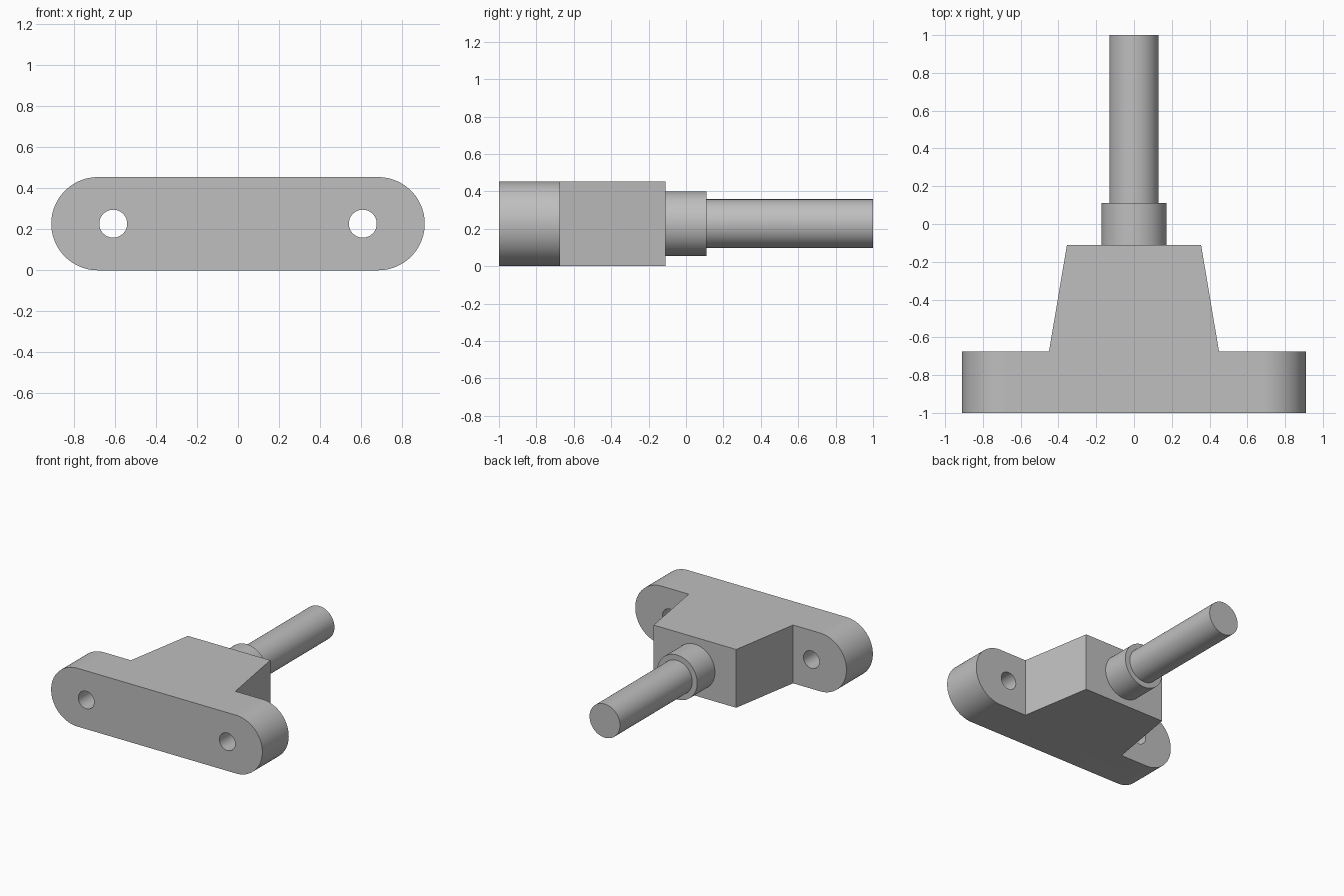
import bpy
import bmesh
from math import pi, sin, cos, radians
from mathutils import Matrix, Vector

if "Cube" in bpy.data.objects:
    bpy.data.objects.remove(bpy.data.objects["Cube"], do_unlink=True)

MID = 0.227          # height of the centre line, and radius of the plate ends
HALF_WIDTH = 0.91
FRONT, PLATE_BACK, BODY_BACK, COLLAR_BACK, TIP = -1.0, -0.675, -0.11, 0.11, 1.0

grey = bpy.data.materials.new("plain grey")
grey.use_nodes = True
grey.diffuse_color = (0.52, 0.52, 0.52, 1)
grey.node_tree.nodes["Principled BSDF"].inputs["Base Color"].default_value = grey.diffuse_color


def make_object(name, bm):
    bmesh.ops.recalc_face_normals(bm, faces=bm.faces)
    mesh = bpy.data.meshes.new(name)
    bm.to_mesh(mesh)
    bm.free()
    mesh.materials.append(grey)
    obj = bpy.data.objects.new(name, mesh)
    bpy.context.collection.objects.link(obj)
    return obj


def prism(name, outline, direction):
    """Closed outline extruded along a direction."""
    bm = bmesh.new()
    face = bm.faces.new([bm.verts.new(p) for p in outline])
    result = bmesh.ops.extrude_face_region(bm, geom=[face], use_keep_orig=True)
    moved = [v for v in result["geom"] if isinstance(v, bmesh.types.BMVert)]
    bmesh.ops.translate(bm, verts=moved, vec=Vector(direction))
    return make_object(name, bm)


def rod(name, radius, start, end, x=0.0):
    """Cylinder lying along y on the centre line."""
    bm = bmesh.new()
    place = Matrix.Translation((x, (start + end) / 2, MID)) @ Matrix.Rotation(pi / 2, 4, "X")
    bmesh.ops.create_cone(bm, cap_ends=True, segments=64, radius1=radius,
                          radius2=radius, depth=end - start, matrix=place)
    return make_object(name, bm)


def activate(obj):
    bpy.ops.object.select_all(action="DESELECT")
    obj.select_set(True)
    bpy.context.view_layer.objects.active = obj


def cut(obj, cutter, operation):
    mod = obj.modifiers.new("cut", "BOOLEAN")
    mod.object, mod.operation, mod.solver = cutter, operation, "EXACT"
    activate(obj)
    bpy.ops.object.modifier_apply(modifier=mod.name)
    bpy.data.objects.remove(cutter, do_unlink=True)


# Mounting plate and tapered body: plan outline trimmed by a round-ended slot shape
right_side = [(HALF_WIDTH + 0.1, FRONT), (HALF_WIDTH + 0.1, PLATE_BACK),
              (0.45, PLATE_BACK), (0.355, BODY_BACK)]
plan = right_side + [(-x, y) for x, y in reversed(right_side)]
bracket = prism("mounting_bracket", [(x, y, -0.2) for x, y in plan], (0, 0, 1))

slot = []
for side in (1, -1):
    for i in range(49):
        a = -pi / 2 + pi * i / 48
        slot.append((side * (HALF_WIDTH - MID + MID * cos(a)), -1.2, MID + side * MID * sin(a)))
cut(bracket, prism("slot_trim", slot, (0, 1.5, 0)), "INTERSECT")

# Bolt holes
for side in (1, -1):
    cut(bracket, rod("hole_cutter", 0.068, -1.2, -0.5, side * 0.608), "DIFFERENCE")

# Collar and shaft, each seated slightly inside the part before it
collar = rod("collar", 0.173, BODY_BACK - 0.05, COLLAR_BACK)
shaft = rod("shaft", 0.131, COLLAR_BACK - 0.05, TIP)

for obj in (bracket, collar, shaft):
    activate(obj)
    bpy.ops.object.shade_smooth_by_angle(angle=radians(30))
